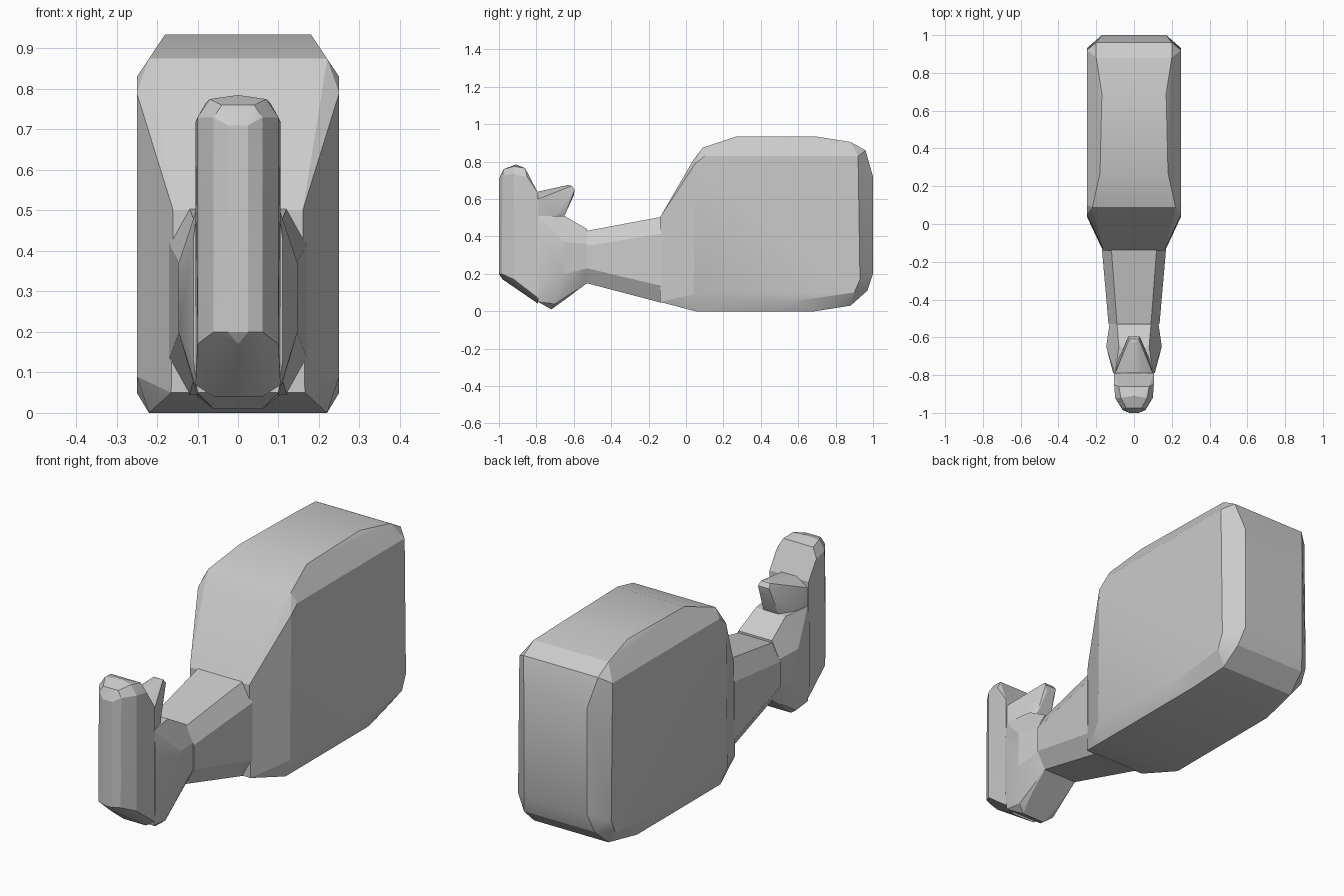
import bpy
import bmesh
import math

cube = bpy.data.objects.get("Cube")
if cube:
    bpy.data.objects.remove(cube, do_unlink=True)

grey = bpy.data.materials.new("plain grey")
grey.use_nodes = True
COLOUR = (0.6, 0.6, 0.6, 1)
grey.diffuse_color = COLOUR
grey.node_tree.nodes["Principled BSDF"].inputs["Base Color"].default_value = COLOUR


def hull(name, points):
    """Convex solid around (half width, y, z) points mirrored across x."""
    bm = bmesh.new()
    for w, y, z in points:
        for x in (w, -w):
            bm.verts.new((x, y, z))
    bmesh.ops.remove_doubles(bm, verts=bm.verts, dist=0.0005)
    result = bmesh.ops.convex_hull(bm, input=bm.verts)
    unused = {v for v in result["geom_interior"] + result["geom_unused"]
              if isinstance(v, bmesh.types.BMVert)}
    bmesh.ops.delete(bm, geom=list(unused), context="VERTS")
    bmesh.ops.dissolve_limit(bm, angle_limit=math.radians(1),
                             verts=bm.verts, edges=bm.edges)
    bmesh.ops.recalc_face_normals(bm, faces=bm.faces)
    mesh = bpy.data.meshes.new(name)
    bm.to_mesh(mesh)
    bm.free()
    mesh.materials.append(grey)
    obj = bpy.data.objects.new(name, mesh)
    bpy.context.collection.objects.link(obj)
    bpy.ops.object.select_all(action="DESELECT")
    obj.select_set(True)
    bpy.context.view_layer.objects.active = obj
    bpy.ops.object.shade_smooth_by_angle(angle=math.radians(20))
    return obj


def ring(y, bottom, top, width, round_z, flat):
    """Eight-sided cross-section at y."""
    return [(flat, y, bottom), (width, y, bottom + round_z),
            (width, y, top - round_z), (flat, y, top)]


# Large rear block with a tapered front and chamfered edges
hull("body_block", [
    (0.165, -0.14, 0.05), (0.165, -0.14, 0.09), (0.16, -0.14, 0.50),
    (0.22, 0.05, 0.0), (0.22, 0.69, 0.0), (0.20, 0.88, 0.03),
    (0.25, 0.04, 0.09), (0.25, 0.55, 0.05), (0.25, 0.90, 0.10),
    (0.21, 0.04, 0.81), (0.25, 0.05, 0.79), (0.22, 0.09, 0.875),
    (0.25, 0.10, 0.83), (0.25, 0.92, 0.83), (0.25, 0.93, 0.17),
    (0.18, 0.27, 0.935), (0.17, 0.69, 0.935),
    (0.20, 0.88, 0.905), (0.20, 0.96, 0.86),
    (0.17, 1.0, 0.72), (0.17, 1.0, 0.20), (0.19, 0.97, 0.11),
])

# Tapered arm joining the block to the hub
hull("arm", ring(-0.13, 0.045, 0.505, 0.17, 0.09, 0.12)
     + ring(-0.53, 0.15, 0.43, 0.135, 0.08, 0.09))

# Bulging hub behind the head
hull("hub", ring(-0.53, 0.15, 0.44, 0.13, 0.08, 0.09)
     + ring(-0.65, 0.06, 0.51, 0.147, 0.14, 0.08)
     + ring(-0.79, 0.05, 0.51, 0.11, 0.08, 0.10)
     + [(0.06, -0.72, 0.01), (0.10, -0.70, 0.04)])

# Upright head with a rounded front
hull("head", [
    (0.025, -1.0, 0.20), (0.025, -1.0, 0.71),
    (0.06, -0.985, 0.20), (0.06, -0.98, 0.73),
    (0.10, -0.92, 0.17), (0.10, -0.92, 0.73),
    (0.0, -0.91, 0.785), (0.07, -0.92, 0.775), (0.04, -0.975, 0.76),
    (0.08, -0.86, 0.765), (0.105, -0.85, 0.72),
    (0.105, -0.79, 0.63), (0.105, -0.79, 0.07),
    (0.06, -0.79, 0.04), (0.0, -0.98, 0.17),
])

# Backward-pointing horn
hull("horn", [
    (0.10, -0.79, 0.51), (0.10, -0.79, 0.60), (0.04, -0.79, 0.64),
    (0.08, -0.71, 0.51), (0.04, -0.65, 0.51),
    (0.0, -0.63, 0.675), (0.025, -0.61, 0.67),
    (0.03, -0.595, 0.65), (0.02, -0.60, 0.62),
])
